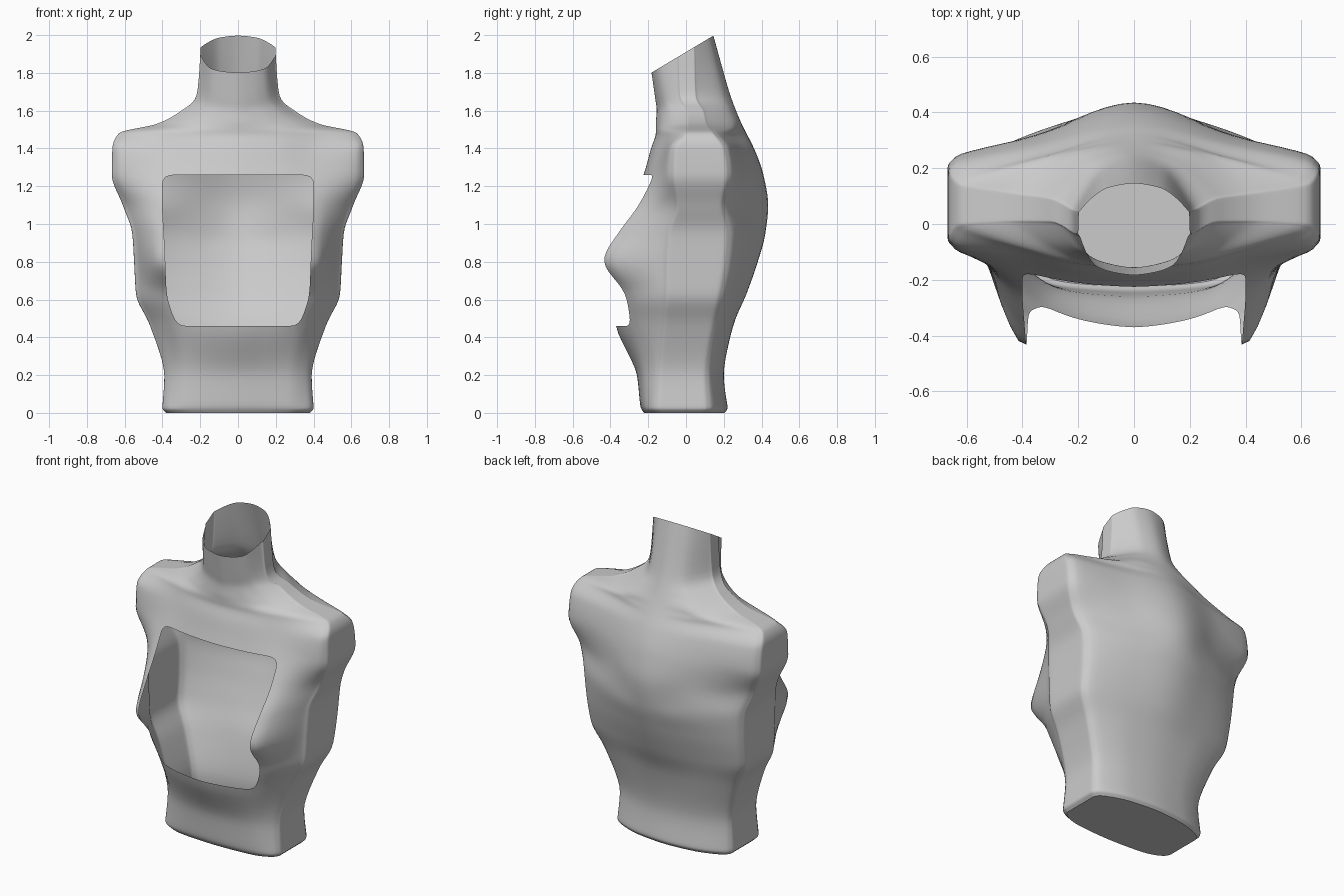
import bpy, bmesh
from mathutils import Vector

STEPS = 6          # samples between neighbouring control points
EDGE_COLUMN = 2    # control column that follows the window edge
LOW, HIGH = .46, 1.26  # window height range

# Body sections: height, half width, front, bust,
# front corner of the side, back corner of the side, back
SECTIONS = [
    (.03, .4, -.24, -.22, -.17, .13, .22),
    (.2, .39, -.26, -.23, -.16, .12, .2),
    (LOW, .465, -.37, -.29, -.14, .16, .25),
    (.63, .54, -.39, -.32, -.13, .2, .32),
    (.8, .55, -.43, -.44, -.13, .23, .38),
    (.95, .56, -.4, -.36, -.12, .24, .42),
    (1.1, .61, -.3, -.25, -.07, .21, .435),
    (HIGH, .668, -.225, -.17, -.09, .24, .41),
    (1.4, .665, -.185, -.12, -.08, .22, .36),
    (1.48, .63, -.16, -.09, -.02, .16, .32),
    (1.53, .43, -.16, -.08, 0, .12, .295),
    (1.6, .3, -.155, -.09, 0, .1, .265),
    (1.68, .22, -.165, -.12, -.04, .06, .235),
    (2.05, .19, -.22, -.18, -.05, .05, .13),
]


def tangent(a, b, c):
    """Slope at b that never overshoots its neighbours."""
    d, e = b - a, c - b
    return 2 * d * e / (d + e) if d * e > 0 else 0


def resample(points):
    """Smooth curve through the points, without overshoot."""
    last = len(points) - 1
    slopes = [points[1] - points[0]]
    for before, here, after in zip(points, points[1:], points[2:]):
        slopes.append(Vector([tangent(*v) for v in zip(before, here, after)]))
    slopes.append(points[last] - points[last - 1])
    result = []
    for i in range(last):
        for k in range(STEPS):
            t = k / STEPS
            ease = t * t * (3 - 2 * t)
            result.append(points[i].lerp(points[i + 1], ease)
                          + slopes[i] * (t * (1 - t) ** 2)
                          - slopes[i + 1] * (t * t * (1 - t)))
    return result + [points[last]]


def half_ring(z, width, front, bust, side_front, side_back, back):
    """Left half of a body section, from the chest round to the spine."""
    bust_x = min(.4, width * .7)
    corner = (side_back - side_front) * .14
    fullness = .8 - 1.5 * max(0, width - .45)
    outline = [
        (0, front),
        (bust_x / 2, front + (bust - front) / 4),
        (bust_x, bust),
        (width * .96, side_front),
        (width, side_front + corner),
        (width, side_back - corner),
        (width * .96, side_back),
        (width / 2, side_back + (back - side_back) * fullness),
        (0, back),
    ]
    points = [Vector((x, y, z)) for x, y in outline]
    flip = Vector((-1, 1, 1))
    wrapped = [points[1] * flip] + points + [points[-2] * flip]
    return resample(wrapped)[STEPS:-STEPS]


def round_window(bm):
    """Soften the corners of the window by relaxing its border."""
    border = [v for v in bm.verts if v.is_boundary and v.co.x > .01
              and LOW - .01 < v.co.z < HIGH + .01]
    for _ in range(3):
        moved = {}
        for v in border:
            ends = [e.other_vert(v).co for e in v.link_edges if e.is_boundary]
            if len(ends) == 2:
                moved[v] = v.co.lerp((ends[0] + ends[1]) / 2, .5)
        for v, co in moved.items():
            v.co = co


# Remove the default object
cube = bpy.data.objects.get("Cube")
if cube:
    bpy.data.objects.remove(cube)

# Plain grey material
grey = bpy.data.materials.new("plain_grey")
grey.use_nodes = True
colour = (.6, .6, .6, 1)
grey.diffuse_color = colour
grey.node_tree.nodes["Principled BSDF"].inputs["Base Color"].default_value = colour

# Left half of the shell, with a slightly narrower ring under the rounded foot
rings = [half_ring(*section) for section in SECTIONS]
rings.insert(0, [p * Vector((.95, .93, 0)) for p in rings[0]])
grid = [resample(column) for column in zip(*rings)]
bm = bmesh.new()
verts = [[bm.verts.new(p) for p in column] for column in grid]

# Skin the grid, leaving the window open
for i, (column, following) in enumerate(zip(verts, verts[1:])):
    for j in range(len(column) - 1):
        quad = (column[j], following[j], following[j + 1], column[j + 1])
        height = sum(v.co.z for v in quad) / 4
        if i >= EDGE_COLUMN * STEPS or not LOW < height < HIGH:
            bm.faces.new(quad)
loose = [v for v in bm.verts if not v.link_faces]
bmesh.ops.delete(bm, geom=loose, context='VERTS')
round_window(bm)

# Flat base
bm.faces.new([column[0] for column in reversed(verts)])

# Slanted open neck
bmesh.ops.bisect_plane(bm, geom=bm.verts[:] + bm.edges[:] + bm.faces[:],
                       plane_co=(0, -.185, 1.8), plane_no=(0, -.2, .335),
                       clear_outer=True)

mesh = bpy.data.meshes.new("torso_shell")
bm.to_mesh(mesh)
bm.free()
mesh.materials.append(grey)
torso = bpy.data.objects.new("torso_shell", mesh)
bpy.context.collection.objects.link(torso)

# Smooth shading, then the right half
bpy.ops.object.select_all(action='DESELECT')
torso.select_set(True)
bpy.context.view_layer.objects.active = torso
bpy.ops.object.shade_smooth_by_angle(angle=.8)
torso.modifiers.new("right_half", 'MIRROR')
